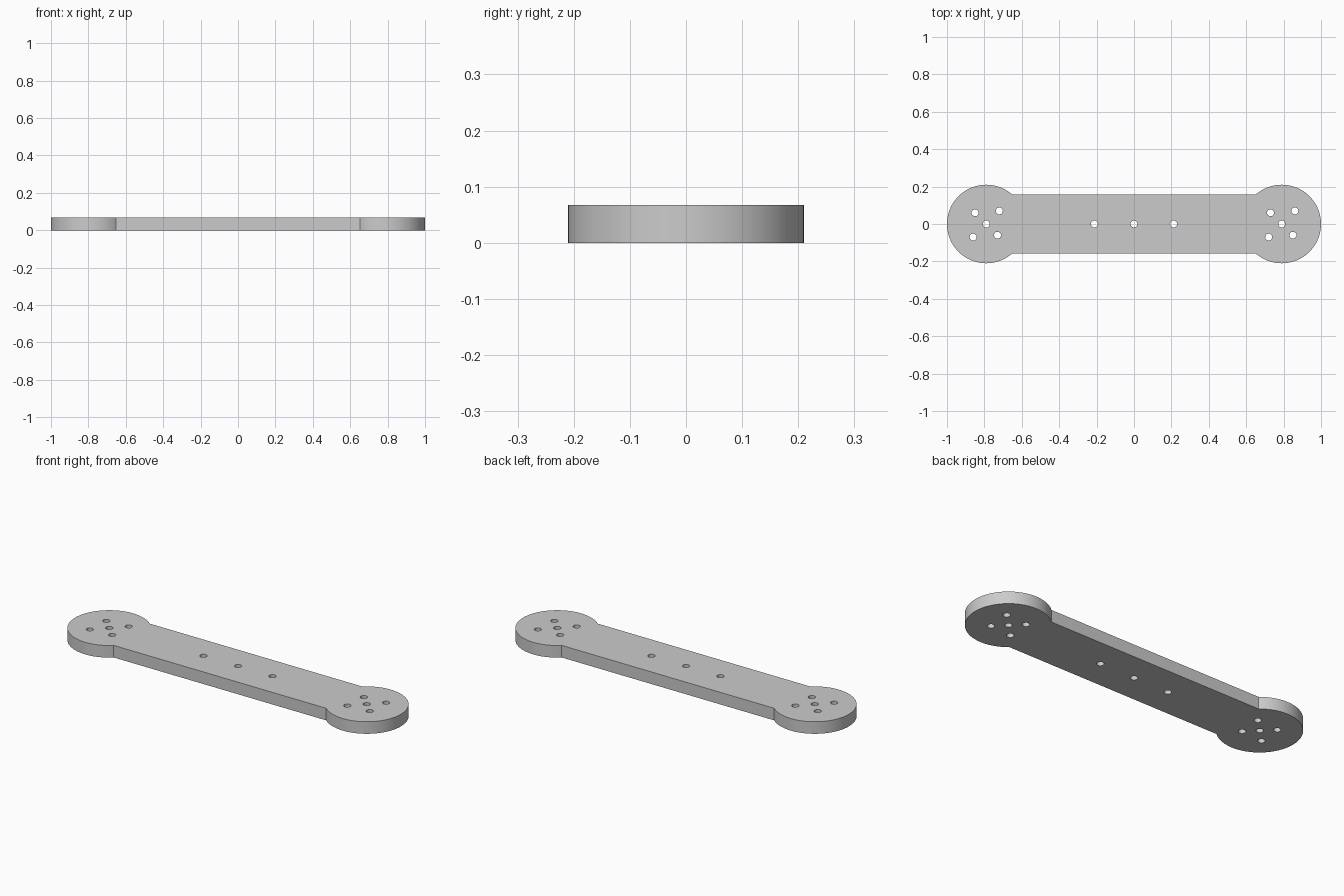
import bpy
import bmesh
from math import asin, cos, sin, pi, radians

cube = bpy.data.objects.get("Cube")
if cube:
    bpy.data.objects.remove(cube, do_unlink=True)

THICK = 0.067
HEAD_X, HEAD_R = 0.79, 0.21
BAR_HALF = 0.158
HOLE_R = 0.0185


def arc(cx, cy, r, start, end, steps):
    """Points along an arc, both ends included."""
    angles = [start + (end - start) * i / steps for i in range(steps + 1)]
    return [(cx + r * cos(a), cy + r * sin(a)) for a in angles]


def add_loop(curve, points):
    spline = curve.splines.new("POLY")
    spline.points.add(len(points) - 1)
    for p, (x, y) in zip(spline.points, points):
        p.co = (x, y, 0, 1)
    spline.use_cyclic_u = True


# Grey material
grey = bpy.data.materials.new("plain grey")
grey.use_nodes = True
colour = (0.6, 0.6, 0.6, 1)
grey.diffuse_color = colour
grey.node_tree.nodes["Principled BSDF"].inputs["Base Color"].default_value = colour

# Flat profile of the plate, extruded to its thickness
profile = bpy.data.curves.new("link_plate_profile", "CURVE")
profile.dimensions = "2D"
profile.fill_mode = "BOTH"
profile.extrude = THICK / 2

# Outline: two round heads joined by a straight bar
neck = pi - asin(BAR_HALF / HEAD_R)
right_head = arc(HEAD_X, 0, HEAD_R, -neck, neck, 64)
left_head = [(-x, -y) for x, y in right_head]
add_loop(profile, right_head + left_head)

# Screw holes: five in each head, three along the bar
head_pattern = [(0, 0), (0.07, 0.07), (-0.07, -0.07), (-0.06, 0.06), (0.06, -0.06)]
holes = [(side * HEAD_X + dx, dy) for side in (-1, 1) for dx, dy in head_pattern]
holes += [(x, 0) for x in (-0.212, 0, 0.212)]
for x, y in holes:
    add_loop(profile, arc(x, y, HOLE_R, 0, 2 * pi, 24)[:-1])

# Turn the profile into a clean mesh standing on the ground
source = bpy.data.objects.new("link_plate_source", profile)
bpy.context.collection.objects.link(source)
bpy.context.view_layer.update()
graph = bpy.context.evaluated_depsgraph_get()
mesh = bpy.data.meshes.new_from_object(source.evaluated_get(graph))
bpy.data.objects.remove(source, do_unlink=True)

bm = bmesh.new()
bm.from_mesh(mesh)
bmesh.ops.remove_doubles(bm, verts=bm.verts, dist=0.0001)
bmesh.ops.translate(bm, verts=bm.verts, vec=(0, 0, THICK / 2))
bmesh.ops.recalc_face_normals(bm, faces=bm.faces)
bm.to_mesh(mesh)
bm.free()

plate = bpy.data.objects.new("link_plate", mesh)
bpy.context.collection.objects.link(plate)
mesh.materials.clear()
mesh.materials.append(grey)
for face in mesh.polygons:
    face.material_index = 0

# Smooth round walls, sharp rims
bpy.ops.object.select_all(action="DESELECT")
plate.select_set(True)
bpy.context.view_layer.objects.active = plate
bpy.ops.object.shade_smooth_by_angle(angle=radians(30))
